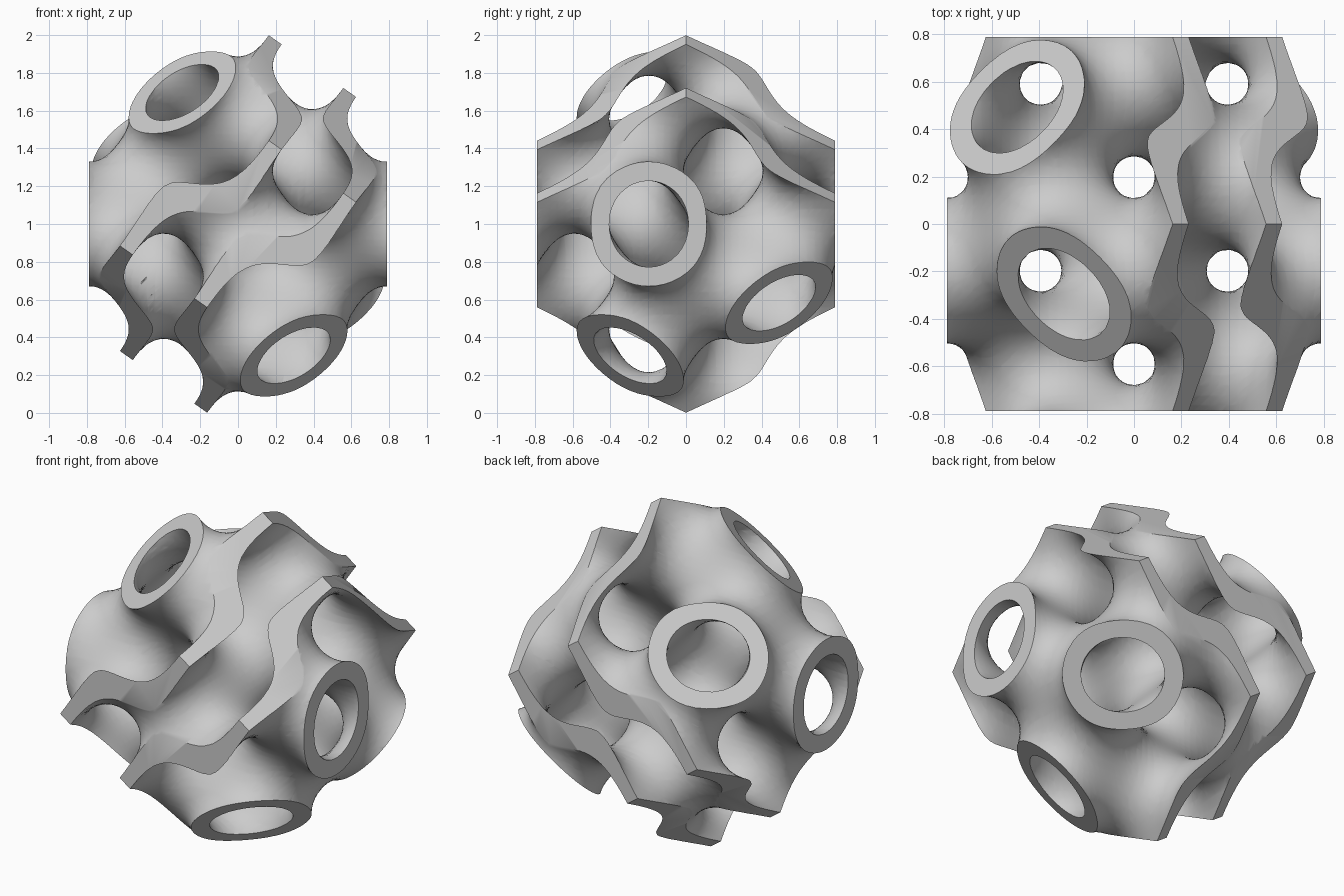
import bpy, bmesh, math
from itertools import permutations
from mathutils import Vector

if "Cube" in bpy.data.objects:
    bpy.data.objects.remove(bpy.data.objects["Cube"])

D = 0.788                     # distance from centre to each rhombic face
CELL = D * math.sqrt(2)       # gyroid period
K = 2 * math.pi / CELL
T = 0.40                      # half thickness of the wall, as a level of the field
H = 0.04                      # sampling step
R2 = math.sqrt(2)
Q = math.pi / 4


def field(x, y, z):
    """Gyroid turned 45 degrees about z, centred on a threefold node."""
    a = K * (y - x) / R2 + Q
    b = K * (-x - y) / R2 + Q
    c = K * z + Q
    return (math.sin(a) * math.cos(b) + math.sin(b) * math.cos(c)
            + math.sin(c) * math.cos(a))


def reach(x, y, z):
    """Largest face distance of the rhombic dodecahedron."""
    x, y, z = abs(x), abs(y), abs(z)
    return max(x, y, (x + y + R2 * z) / 2)


def project(p, level):
    """Pull a point onto the wall surface."""
    e = 1e-4
    for _ in range(2):
        f = field(*p)
        g = Vector([(field(*(p + Vector(d))) - f) / e
                    for d in ((e, 0, 0), (0, e, 0), (0, 0, e))])
        p = p - g * ((f - level) / max(g.length_squared, 1.0))
    return p


# Sample the field on a grid; everything well outside the cutter is empty
nx = int(D / H) + 4
nz = int(CELL / H) + 4
SX, SZ = 2 * nx + 1, 2 * nz + 1
FAR = 9.0
val, pos = [], []
for i in range(SX):
    for j in range(SX):
        for k in range(SZ):
            p = ((i - nx) * H, (j - nx) * H, (k - nz) * H)
            pos.append(p)
            val.append(FAR if reach(*p) > D + 2 * H else field(*p))
solid = [abs(v) < T for v in val]

# Six tetrahedra per grid cube
step = (SX * SZ, SZ, 1)
tets = [(0, step[a], step[a] + step[b], sum(step)) for a, b, c in permutations(range(3))]
corners = sorted({o for t in tets for o in t})

verts, faces, cache = [], [], {}


def crossing(n, o):
    """Vertex on the edge from a solid node n to an empty node o."""
    key = (n, o)
    if key not in cache:
        level = math.copysign(T, val[o])
        s = (level - val[n]) / (val[o] - val[n])
        s = min(0.9, max(0.1, s))
        p = Vector(pos[n]).lerp(Vector(pos[o]), s)
        if val[o] != FAR:
            p = project(p, level)
        cache[key] = len(verts)
        verts.append(p)
    return cache[key]


for i in range(SX - 1):
    for j in range(SX - 1):
        base = i * step[0] + j * step[1]
        for m in range(base, base + SZ - 1):
            n_in = sum(solid[m + o] for o in corners)
            if n_in in (0, 8):
                continue
            for t in tets:
                ins = [m + o for o in t if solid[m + o]]
                out = [m + o for o in t if not solid[m + o]]
                if len(ins) == 1:
                    faces.append([crossing(ins[0], o) for o in out])
                elif len(ins) == 3:
                    faces.append([crossing(n, out[0]) for n in ins])
                elif len(ins) == 2:
                    a, b = ins
                    c, d = out
                    ac, ad, bd, bc = (crossing(a, c), crossing(a, d),
                                      crossing(b, d), crossing(b, c))
                    faces += [[ac, ad, bd], [ac, bd, bc]]


def add_object(name, bm):
    bmesh.ops.recalc_face_normals(bm, faces=bm.faces)
    me = bpy.data.meshes.new(name)
    bm.to_mesh(me)
    bm.free()
    ob = bpy.data.objects.new(name, me)
    bpy.context.collection.objects.link(ob)
    ob.location.z = 1.0
    return ob


# Gyroid wall, oversize
bm = bmesh.new()
bv = [bm.verts.new(v) for v in verts]
for f in faces:
    bm.faces.new([bv[n] for n in f])
wall = add_object("gyroid_wall", bm)

# Rhombic dodecahedron cutter
bm = bmesh.new()
s = CELL / 2
for sz in (-1, 1):
    bm.verts.new((0, 0, sz * 2 * s))
    for sg in (-1, 1):
        bm.verts.new((sg * D, 0, sz * s))
        bm.verts.new((0, sg * D, sz * s))
        bm.verts.new((sg * D, sz * D, 0))
bmesh.ops.convex_hull(bm, input=bm.verts)
cutter = add_object("cutter", bm)
cutter.hide_render = True

# Trim the wall to the dodecahedron
mod = wall.modifiers.new("trim", 'BOOLEAN')
mod.operation = 'INTERSECT'
mod.solver = 'MANIFOLD'
mod.object = cutter
bpy.context.view_layer.update()
bpy.context.view_layer.objects.active = wall
wall.select_set(True)
bpy.ops.object.modifier_apply(modifier=mod.name)
bpy.data.objects.remove(cutter)
bpy.ops.object.shade_smooth_by_angle(angle=math.radians(35))
